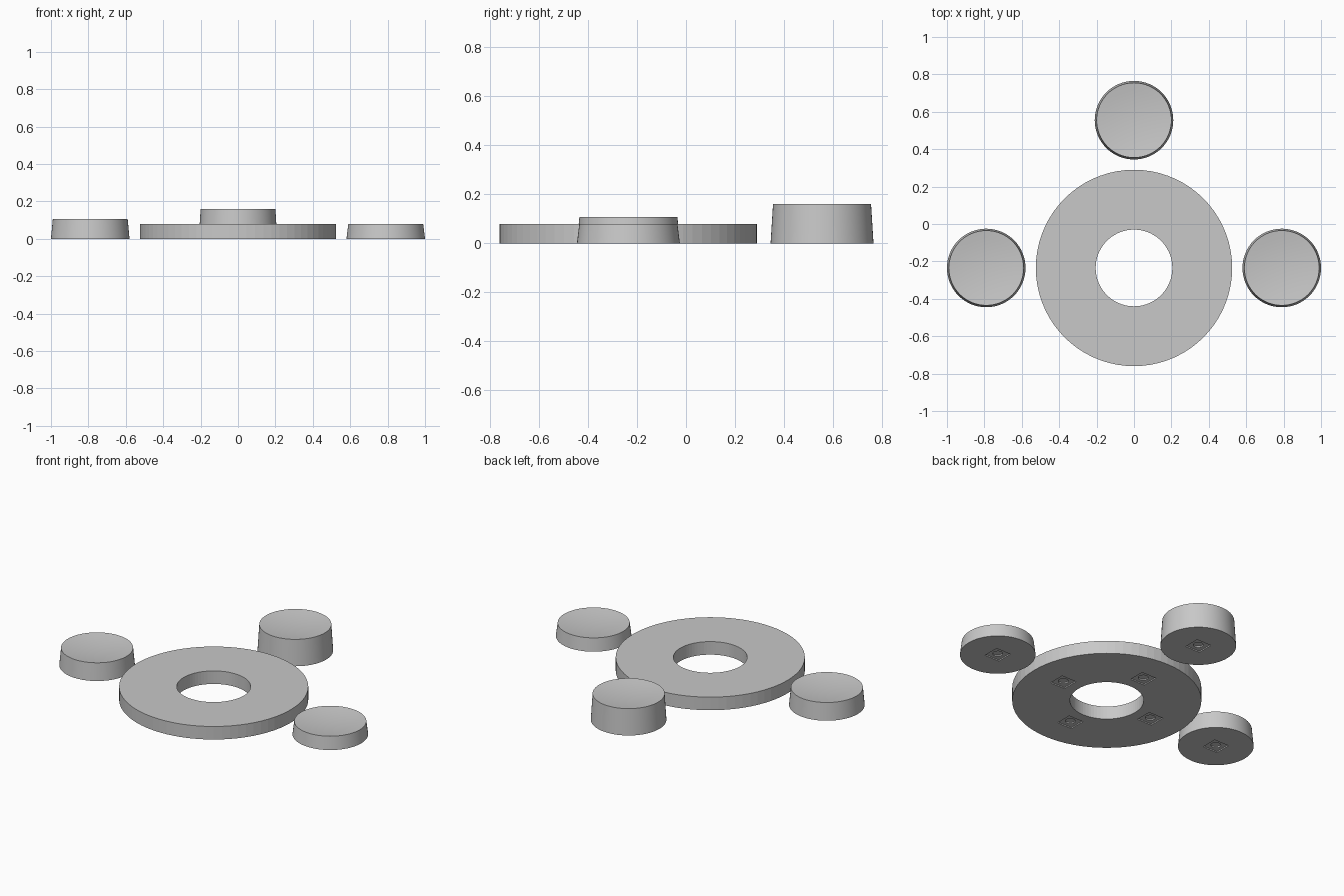
import bpy, bmesh, math

if "Cube" in bpy.data.objects:
    bpy.data.objects.remove(bpy.data.objects["Cube"])

GREY = bpy.data.materials.new("light_grey")
GREY.diffuse_color = (0.58, 0.58, 0.58, 1)
GREY.use_nodes = True
GREY.node_tree.nodes["Principled BSDF"].inputs["Base Color"].default_value = GREY.diffuse_color
CY = -0.235          # centre line of the ring and the side buttons
SPREAD = 0.79        # ring centre to button centre


def lathe(name, profile, segs, loc, closed=False):
    """Spin an (r, z) profile around z."""
    bm = bmesh.new()
    vs = [bm.verts.new((r, 0, z)) for r, z in profile]
    n = len(vs)
    for i in range(n if closed else n - 1):
        bm.edges.new((vs[i], vs[(i + 1) % n]))
    bmesh.ops.spin(bm, geom=bm.verts[:] + bm.edges[:], cent=(0, 0, 0), axis=(0, 0, 1),
                   angle=math.tau, steps=segs, use_merge=True)
    bmesh.ops.remove_doubles(bm, verts=bm.verts, dist=1e-5)
    bmesh.ops.recalc_face_normals(bm, faces=bm.faces)
    me = bpy.data.meshes.new(name)
    bm.to_mesh(me)
    bm.free()
    ob = bpy.data.objects.new(name, me)
    ob.location = loc
    me.materials.append(GREY)
    bpy.context.collection.objects.link(ob)
    return ob


def cut(ob, cutter):
    """Subtract a temporary cutter, then remove it."""
    cutter.data.materials.append(GREY)
    mod = ob.modifiers.new("cut", 'BOOLEAN')
    mod.operation, mod.solver, mod.object = 'DIFFERENCE', 'EXACT', cutter
    bpy.ops.object.select_all(action='DESELECT')
    bpy.context.view_layer.objects.active = ob
    ob.select_set(True)
    bpy.ops.object.modifier_apply(modifier=mod.name)
    bpy.data.objects.remove(cutter)


def socket(ob, x, y):
    """Shallow square recess with a round hole, on the underside."""
    bpy.ops.mesh.primitive_cube_add(size=1, location=(x, y, 0))
    bpy.context.object.scale = (0.1, 0.1, 0.014)
    cut(ob, bpy.context.object)
    bpy.ops.mesh.primitive_cylinder_add(vertices=24, radius=0.028, depth=0.03,
                                        location=(x, y, 0))
    cut(ob, bpy.context.object)


def smooth(ob):
    bpy.ops.object.select_all(action='DESELECT')
    bpy.context.view_layer.objects.active = ob
    ob.select_set(True)
    bpy.ops.object.shade_smooth_by_angle(angle=math.radians(30))


# Flat ring with four sockets
ring = lathe("ring", [(0.205, 0), (0.525, 0), (0.525, 0.08), (0.205, 0.08)],
             72, (0, CY, 0), closed=True)
for k in range(4):
    a = k * math.pi / 2
    socket(ring, 0.315 * math.cos(a), CY + 0.315 * math.sin(a))

# Tapered round buttons with dished tops
for name, x, y, h in (("left_button", -SPREAD, CY, 0.107),
                      ("right_button", SPREAD, CY, 0.08),
                      ("back_button", 0, CY + SPREAD, 0.16)):
    dish = [(0.2 * t, h - 0.015 * (1 - t * t)) for t in (1, 0.8, 0.6, 0.4, 0.2, 0)]
    button = lathe(name, [(0, 0), (0.21, 0)] + dish, 64, (x, y, 0))
    socket(button, x, y)
    smooth(button)
